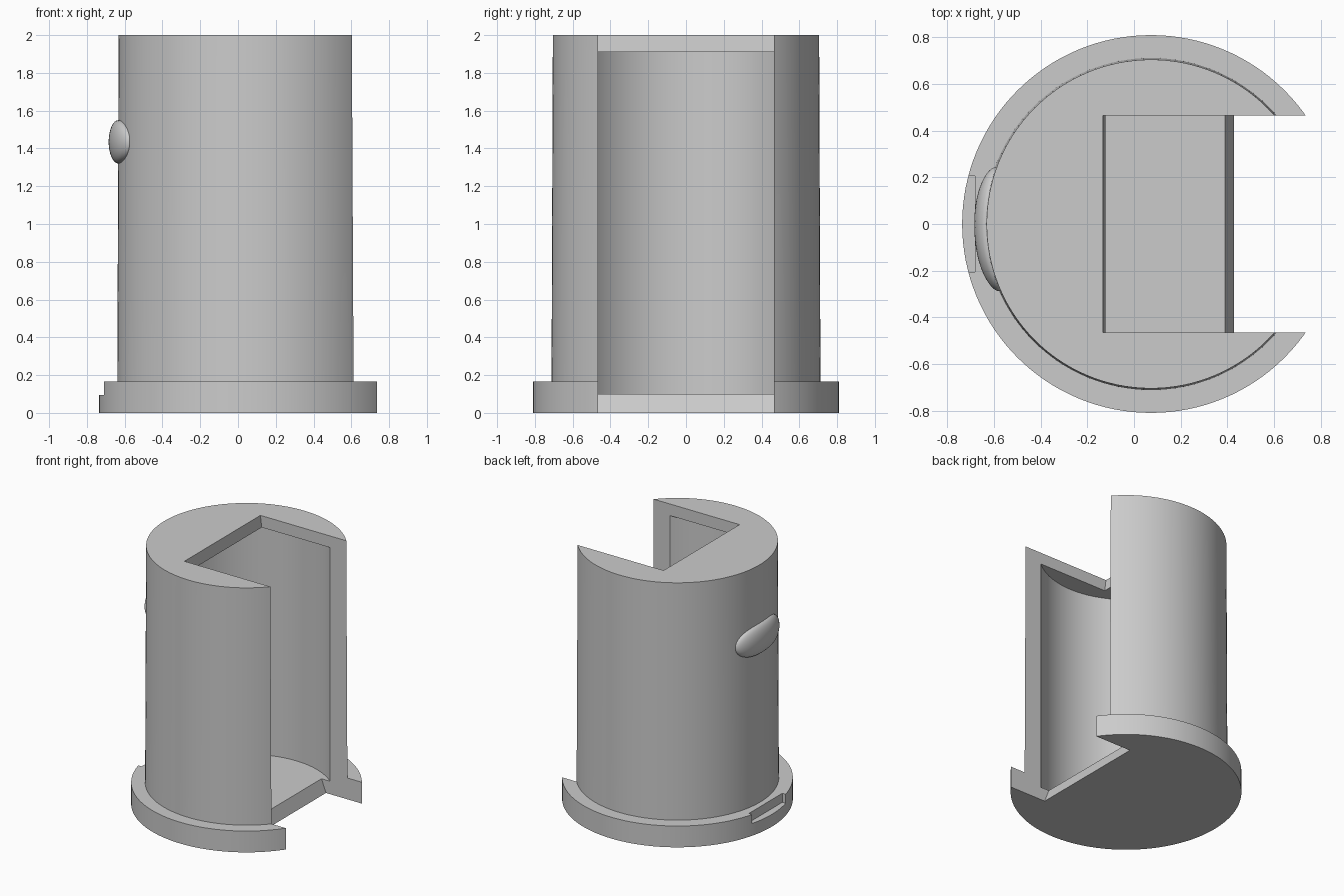
import bpy, bmesh, math

AXIS_X = 0.073      # the round parts share this axis
HALF_SLOT = 0.465
SEGMENTS = 128

if "Cube" in bpy.data.objects:
    bpy.data.objects.remove(bpy.data.objects["Cube"], do_unlink=True)

grey = bpy.data.materials.new("plain grey")
grey.use_nodes = True
grey.diffuse_color = (0.6, 0.6, 0.6, 1)
grey.node_tree.nodes["Principled BSDF"].inputs["Base Color"].default_value = (0.6, 0.6, 0.6, 1)


def finish(name, bm):
    bmesh.ops.recalc_face_normals(bm, faces=bm.faces)
    mesh = bpy.data.meshes.new(name)
    bm.to_mesh(mesh)
    bm.free()
    mesh.materials.append(grey)
    obj = bpy.data.objects.new(name, mesh)
    bpy.context.collection.objects.link(obj)
    return obj


def skin(bm, rings):
    """Join closed rings of points with quads and cap both ends."""
    loops = [[bm.verts.new(p) for p in ring] for ring in rings]
    n = len(loops[0])
    for a, b in zip(loops, loops[1:]):
        for i in range(n):
            j = (i + 1) % n
            bm.faces.new((a[i], a[j], b[j], b[i]))
    bm.faces.new(loops[0])
    bm.faces.new(loops[-1])


def turned(name, profile):
    """Solid of revolution from (radius, height) pairs."""
    bm = bmesh.new()
    angles = [2 * math.pi * i / SEGMENTS for i in range(SEGMENTS)]
    skin(bm, [[(AXIS_X + r * math.cos(a), r * math.sin(a), z) for a in angles]
              for r, z in profile])
    return finish(name, bm)


def prism(name, outline, y0, y1):
    """Side outline of (x, z) points extruded along y."""
    bm = bmesh.new()
    skin(bm, [[(x, y, z) for x, z in outline] for y in (y0, y1)])
    return finish(name, bm)


def cut(obj, cutter):
    cutter.hide_render = True
    mod = obj.modifiers.new("cut", 'BOOLEAN')
    mod.operation = 'DIFFERENCE'
    mod.solver = 'EXACT'
    mod.object = cutter
    bpy.context.view_layer.objects.active = obj
    bpy.ops.object.modifier_apply(modifier=mod.name)
    bpy.data.objects.remove(cutter, do_unlink=True)


def smooth(obj):
    bpy.ops.object.select_all(action='DESELECT')
    obj.select_set(True)
    bpy.context.view_layer.objects.active = obj
    bpy.ops.object.shade_smooth_by_angle(angle=math.radians(30))


# Tapered housing with its base flange
housing = turned("housing", [(0.81, 0), (0.81, 0.165), (0.712, 0.165), (0.705, 2)])

# Round inner chamber
cut(housing, turned("chamber_cutter", [(0.607, 0.1), (0.607, 1.91)]))

# Side opening, deeper at the top than at the floor
cut(housing, prism("opening_cutter",
                   [(0.44, -0.03), (0.39, 0.1), (-0.122, 1.91), (-0.14, 2.05),
                    (1, 2.05), (1, -0.03)], -HALF_SLOT, HALF_SLOT))

# Small notch in the flange opposite the opening
cut(housing, prism("notch_cutter",
                   [(-0.9, 0.095), (-0.682, 0.095), (-0.682, 0.3), (-0.9, 0.3)],
                   -0.205, 0.205))
smooth(housing)

# Rounded catch wrapped around the wall
bm = bmesh.new()
rings = []
steps, sides = 40, 32
for i in range(1, steps):
    t = -math.cos(math.pi * i / steps)
    size = math.sqrt(1 - abs(t) ** 3)
    around = math.radians(182 + 22 * t)
    ring = []
    for k in range(sides):
        a = 2 * math.pi * k / sides
        r = 0.706 + 0.052 * size * math.cos(a)
        ring.append((AXIS_X + r * math.cos(around), r * math.sin(around),
                     1.435 + 0.115 * size * math.sin(a)))
    rings.append(ring)
skin(bm, rings)
smooth(finish("catch", bm))
